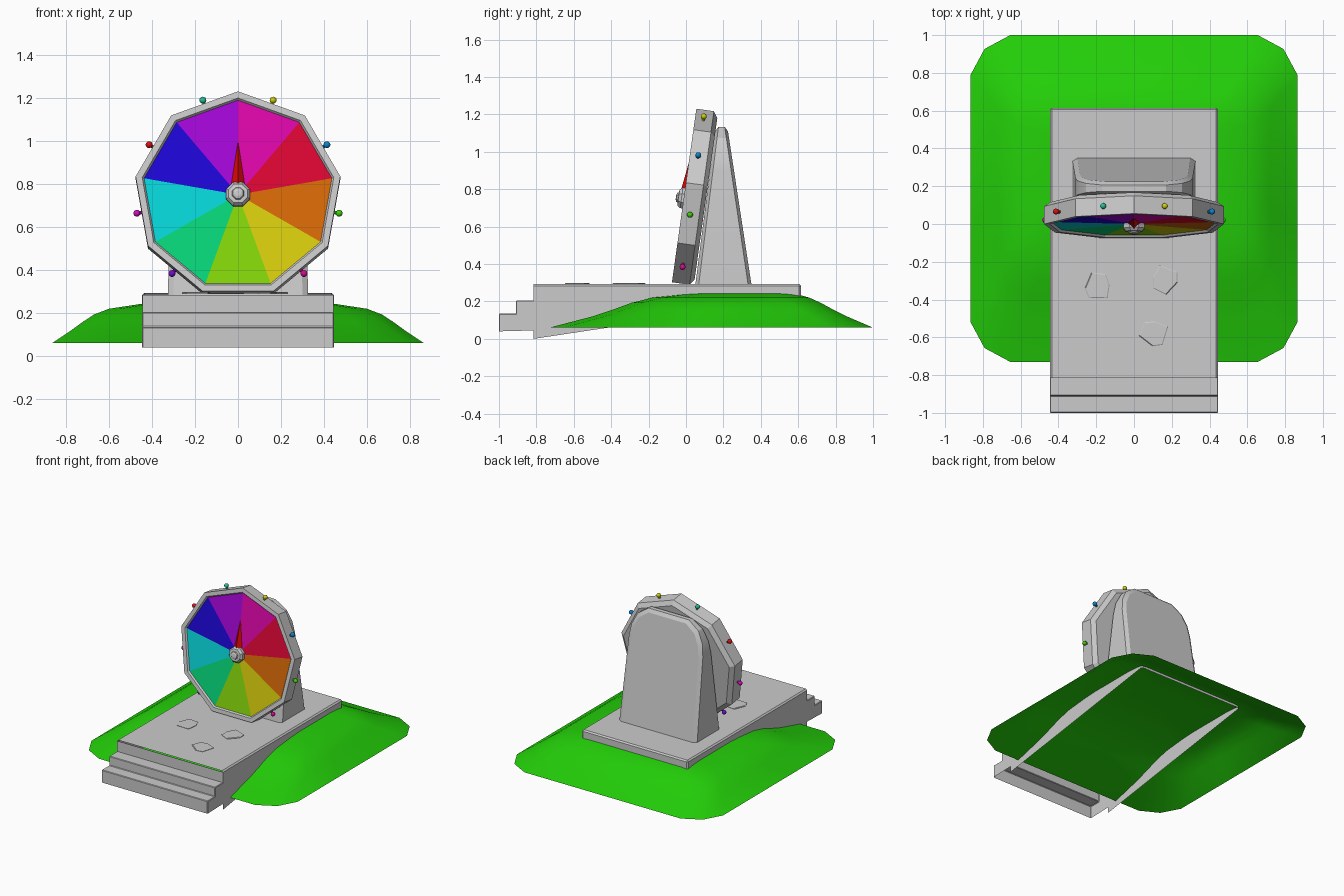
import bpy, bmesh, math
from mathutils import Matrix, Vector

if "Cube" in bpy.data.objects:
    bpy.data.objects.remove(bpy.data.objects["Cube"])

TILT = Matrix.Translation((0, -0.012, 0.752)) @ Matrix.Rotation(math.radians(-8), 4, 'X')


def material(name, rgb):
    m = bpy.data.materials.new(name)
    m.diffuse_color = [(c / 255) ** 2.2 for c in rgb] + [1]
    m.use_nodes = True
    m.node_tree.nodes["Principled BSDF"].inputs["Base Color"].default_value = m.diffuse_color
    return m


def finish(name, bm, mat=None, matrix=None, smooth=None, bevel=0, recalc=True):
    if recalc:
        bmesh.ops.recalc_face_normals(bm, faces=bm.faces)
    me = bpy.data.meshes.new(name)
    bm.to_mesh(me)
    bm.free()
    ob = bpy.data.objects.new(name, me)
    bpy.context.collection.objects.link(ob)
    if matrix:
        ob.matrix_world = matrix
    if mat:
        me.materials.append(mat)
    if bevel:
        mod = ob.modifiers.new("edge_bevel", 'BEVEL')
        mod.width = bevel
        mod.segments = 1
    if smooth:
        bpy.ops.object.select_all(action='DESELECT')
        ob.select_set(True)
        bpy.context.view_layer.objects.active = ob
        bpy.ops.object.shade_smooth_by_angle(angle=math.radians(smooth))
    return ob


def loft(rings, cap_first=False, cap_last=False):
    """Bridge closed rings of equal point count."""
    bm = bmesh.new()
    vs = [[bm.verts.new(p) for p in r] for r in rings]
    n = len(vs[0])
    for a, b in zip(vs, vs[1:]):
        for i in range(n):
            j = (i + 1) % n
            bm.faces.new((a[i], a[j], b[j], b[i]))
    if cap_first:
        bm.faces.new(vs[0][::-1])
    if cap_last:
        bm.faces.new(vs[-1])
    return bm


def shell(profile, half, skip):
    """Side profile (y, z) swept across x; edges listed in skip stay open."""
    bm = bmesh.new()
    l = [bm.verts.new((-half, y, z)) for y, z in profile]
    r = [bm.verts.new((half, y, z)) for y, z in profile]
    bm.faces.new(l)
    bm.faces.new(r[::-1])
    n = len(profile)
    for i in range(n):
        if i not in skip:
            j = (i + 1) % n
            bm.faces.new((l[i], r[i], r[j], l[j]))
    return bm


def polar(r, deg, y):
    a = math.radians(deg)
    return Vector((r * math.sin(a), y, r * math.cos(a)))


def ring(r, y, n=9, offset=0):
    return [polar(r, offset + 360 * i / n, y) for i in range(n)]


# Grassy mound, open underneath
def outline(hx, y0, y1, z):
    c = 0.21 * hx / 0.865
    half = [(hx - c, y0), (hx - c * .35, y0 + c * .35), (hx, y0 + c),
            (hx, y0 * .6 + y1 * .4), (hx, y1 - c), (hx - c * .35, y1 - c * .35), (hx - c, y1)]
    return [(x, y, z) for x, y in half] + [(-x, y, z) for x, y in half[::-1]]


mound = [(.865, -.73, 1.0, .06), (.775, -.5, .86, .12), (.72, -.38, .78, .16),
         (.67, -.29, .72, .193), (.6, -.18, .66, .22), (.45, 0, .58, .243), (.2, .1, .4, .25)]
finish("grass_mound", loft([outline(*m) for m in mound], cap_last=True),
       material("grass", (40, 205, 17)), smooth=40)

# Stone platform and front steps, open underneath
finish("platform", shell([(-.815, 0), (.615, .215), (.615, .293), (-.815, .293)], .445, {0, 3}),
       bevel=.01)
finish("platform_riser", shell([(-.815, .2), (-.812, .2), (-.812, .284), (-.815, .284)], .444, {0}))
finish("front_steps", shell([(-.815, .045), (-.815, .205), (-.91, .205), (-.91, .135),
                             (-1, .135), (-1, .04)], .445, {0, 5}), bevel=.004)

# Flat paving stones
stone = [(-.065, -.015), (-.045, -.065), (.055, -.068), (.066, .005), (.045, .06), (-.03, .068)]
for i, (cx, cy, turn) in enumerate([(-.195, -.325, 0), (.165, -.3, 160), (.1, -.58, 75)]):
    rot = Matrix.Rotation(math.radians(turn), 2)
    pts = [rot @ Vector(p) for p in stone]
    rings = [[(cx + p.x * s, cy + p.y * s, z) for p in pts]
             for s, z in ((1, .289), (1, .296), (.93, .299))]
    finish(f"paving_stone_{i + 1}", loft(rings, cap_last=True))

# Tapered arched support behind the wheel
half = [(.326, .285), (.31, .9), (.297, .99), (.255, 1.075), (.17, 1.133)]
arch = half + [(-x, z) for x, z in half[::-1]]


def arch_ring(back, offset, inset):
    out = []
    for x, z in arch:
        t = (z - .29) / .84
        y = (.35 - .125 * t) if back else (.05 + .105 * t)
        out.append((x * (1 - inset), y + offset, .285 + (z - .285) * (1 - inset * .35)))
    return out


finish("wheel_support", loft([arch_ring(False, 0, .08), arch_ring(False, .018, 0),
                              arch_ring(True, -.018, 0), arch_ring(True, 0, .08)], True, True),
       smooth=25)

# Nine-sided wheel rim
rim = [(.443, .012), (.452, 0), (.483, 0), (.483, .095), (.45, .118)]
finish("wheel_rim", loft([ring(r, y) for r, y in rim], cap_last=True), matrix=TILT)

# Coloured wedges, clockwise from the top
wedges = [(222, 15, 170), (222, 15, 55), (215, 105, 15), (218, 205, 20), (133, 215, 18),
          (15, 215, 120), (15, 215, 218), (35, 15, 215), (165, 15, 218)]
for i, rgb in enumerate(wedges):
    bm = bmesh.new()
    bm.faces.new([bm.verts.new(p) for p in
                  (polar(0, 0, .012), polar(.446, 40 * i, .012), polar(.446, 40 * i + 40, .012))])
    if bm.faces[:] :
        bm.normal_update()
        for f in bm.faces:
            if f.normal.y > 0:
                f.normal_flip()
    finish(f"wheel_wedge_{i + 1}", bm, material(f"wedge_{i + 1}", rgb), TILT, recalc=False)

# Hub with a raised centre
hub = [(.06, .012), (.06, -.012), (.047, -.028), (.03, -.03), (.026, -.038), (.014, -.042)]
finish("wheel_hub", loft([ring(r, y, 8, 22.5) for r, y in hub], cap_last=True), matrix=TILT)

# Ridged pointer
bm = bmesh.new()
a, b, c, d = [bm.verts.new(p) for p in ((-.034, .01, .03), (.034, .01, .03), (0, .008, .25), (0, -.022, .03))]
for f in ((a, d, c), (d, b, c), (a, b, d), (a, c, b)):
    bm.faces.new(f)
finish("pointer", bm, material("pointer_red", (220, 15, 15)), TILT)

# Ball pegs on the rim edges
pegs = {20: (205, 205, 25), 60: (20, 130, 205), 100: (65, 205, 20), 140: (205, 20, 140),
        220: (115, 20, 205), 260: (205, 20, 190), 300: (215, 25, 25), 340: (40, 190, 150)}
for deg, rgb in pegs.items():
    bm = bmesh.new()
    spin = Matrix.Rotation(math.radians(deg), 4, 'Y')
    bmesh.ops.create_uvsphere(bm, u_segments=12, v_segments=8, radius=.016,
                              matrix=spin @ Matrix.Translation((0, .045, .477)))
    bmesh.ops.create_cone(bm, cap_ends=True, segments=8, radius1=.008, radius2=.008, depth=.03,
                          matrix=spin @ Matrix.Translation((0, .045, .457)))
    finish(f"rim_peg_{deg}", bm, material(f"peg_{deg}", rgb), TILT, smooth=40)
